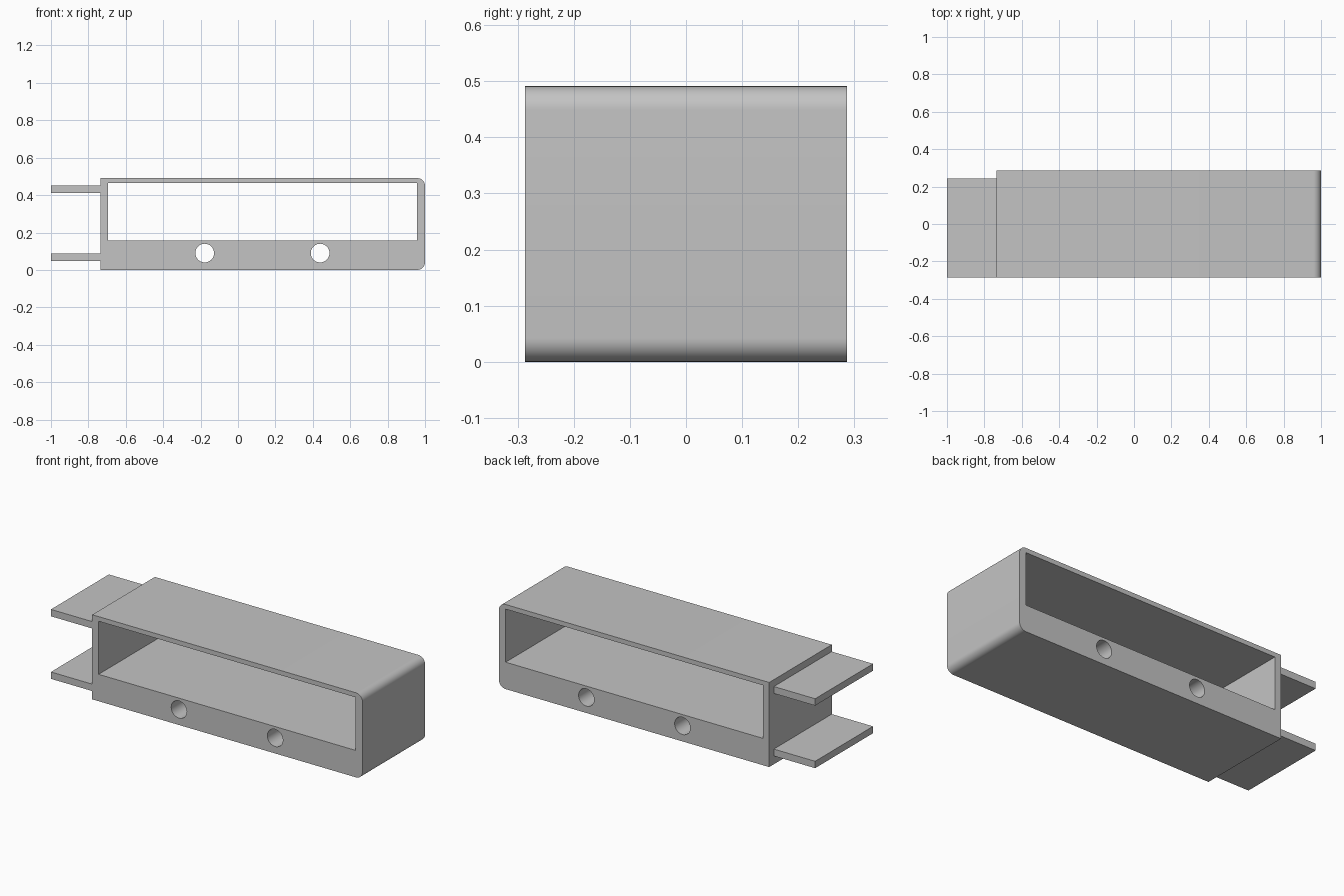
import bpy
import bmesh
from math import cos, sin, pi, radians

if "Cube" in bpy.data.objects:
    bpy.data.objects.remove(bpy.data.objects["Cube"], do_unlink=True)

grey = bpy.data.materials.new("plain grey")
grey.use_nodes = True
colour = (0.55, 0.55, 0.55, 1)
grey.diffuse_color = colour
grey.node_tree.nodes["Principled BSDF"].inputs["Base Color"].default_value = colour

HALF_DEPTH = 0.287
LEFT, RIGHT, TOP = -0.735, 1.0, 0.491


def arc(cx, cz, r, start, end, steps):
    angles = [start + (end - start) * i / steps for i in range(steps + 1)]
    return [(cx + r * cos(a), cz + r * sin(a)) for a in angles]


def box(name, low, high):
    bm = bmesh.new()
    bmesh.ops.create_cube(bm, size=1)
    for v in bm.verts:
        v.co = [(l + h) / 2 + c * (h - l) for c, l, h in zip(v.co, low, high)]
    mesh = bpy.data.meshes.new(name)
    bm.to_mesh(mesh)
    bm.free()
    mesh.materials.append(grey)
    obj = bpy.data.objects.new(name, mesh)
    bpy.context.collection.objects.link(obj)
    return obj


def extruded_profile(name, loops):
    """Fill the outer loop, leave the inner loops open, extrude along y."""
    curve = bpy.data.curves.new(name, "CURVE")
    curve.dimensions = "2D"
    curve.fill_mode = "BOTH"
    curve.extrude = HALF_DEPTH
    for loop in loops:
        spline = curve.splines.new("POLY")
        spline.points.add(len(loop) - 1)
        for point, (x, z) in zip(spline.points, loop):
            point.co = (x, z, 0, 1)
        spline.use_cyclic_u = True
    helper = bpy.data.objects.new(name + " profile", curve)
    bpy.context.collection.objects.link(helper)
    graph = bpy.context.evaluated_depsgraph_get()
    mesh = bpy.data.meshes.new_from_object(helper.evaluated_get(graph))
    bpy.data.objects.remove(helper, do_unlink=True)

    # Weld caps to walls and stand the profile upright
    bm = bmesh.new()
    bm.from_mesh(mesh)
    bmesh.ops.remove_doubles(bm, verts=bm.verts, dist=0.0001)
    for v in bm.verts:
        x, y, z = v.co
        v.co = (x, -z, y)
    bmesh.ops.recalc_face_normals(bm, faces=bm.faces)
    bm.to_mesh(mesh)
    bm.free()
    mesh.name = name
    mesh.materials.clear()
    mesh.materials.append(grey)
    obj = bpy.data.objects.new(name, mesh)
    bpy.context.collection.objects.link(obj)
    return obj


# Housing: two rounded corners, a long window and two through holes
R = 0.042
outline = [(LEFT, TOP), (LEFT, 0)]
outline += arc(RIGHT - R, R, R, -pi / 2, 0, 10)
outline += arc(RIGHT - R, TOP - R, R, 0, pi / 2, 10)
window = [(-0.694, 0.156), (0.957, 0.156), (0.957, 0.464), (-0.694, 0.464)]
holes = [arc(x, 0.09, 0.05, 0, 2 * pi, 40)[:-1] for x in (-0.178, 0.439)]
housing = extruded_profile("housing", [outline, window] + holes)

bpy.ops.object.select_all(action="DESELECT")
housing.select_set(True)
bpy.context.view_layer.objects.active = housing
bpy.ops.object.shade_smooth_by_angle(angle=radians(30))

# Pair of flat tongues on the end, flush with the front
for name, z in (("lower_tongue", 0.048), ("upper_tongue", 0.411)):
    box(name, (-1, -HALF_DEPTH, z), (LEFT, 0.244, z + 0.04))
